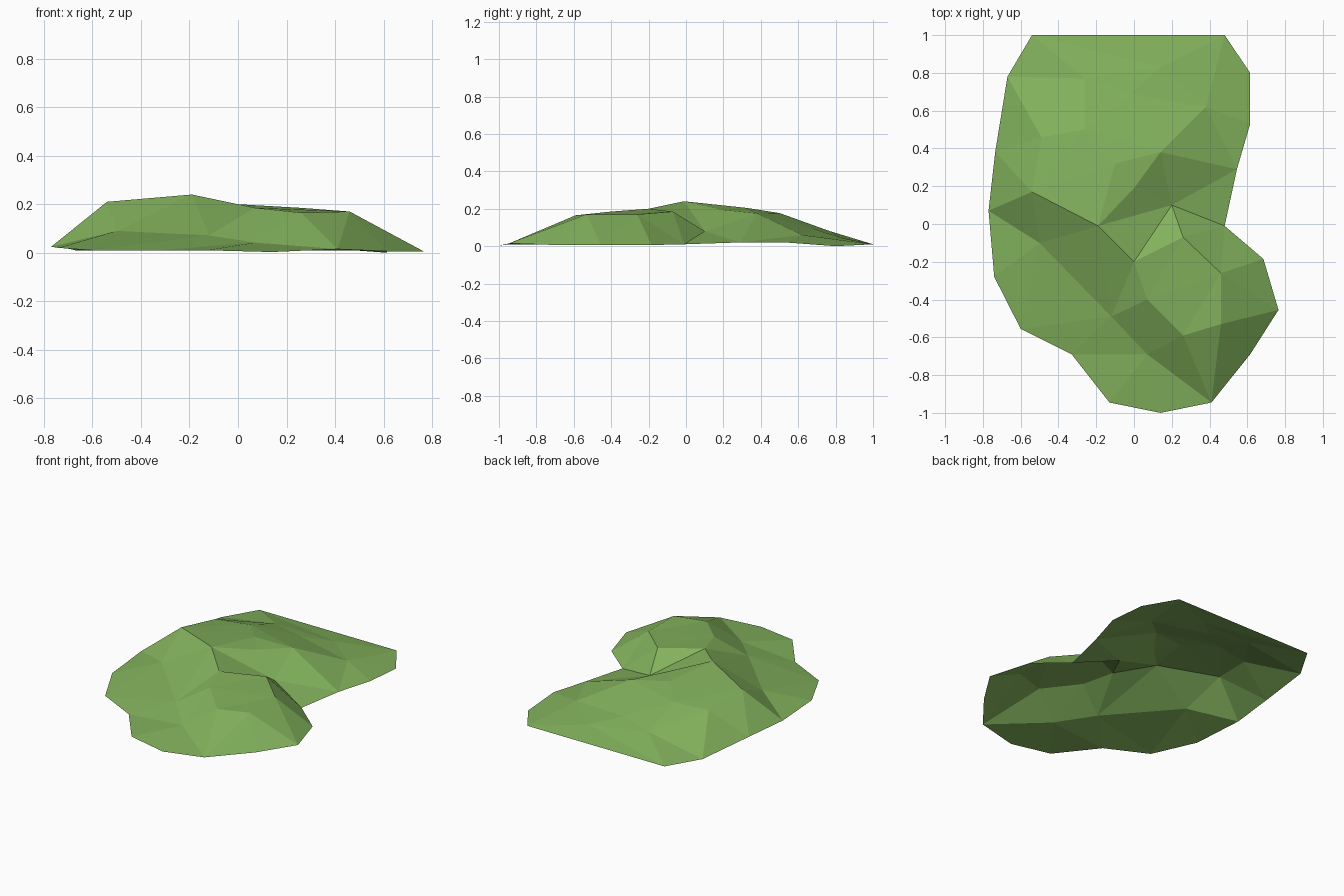
import bpy
import bmesh
from mathutils import Vector
from mathutils.geometry import delaunay_2d_cdt

default_cube = bpy.data.objects.get("Cube")
if default_cube:
    bpy.data.objects.remove(default_cube, do_unlink=True)


def make_material(name, colour):
    material = bpy.data.materials.new(name)
    material.use_nodes = True
    material.diffuse_color = colour
    shader = material.node_tree.nodes["Principled BSDF"]
    shader.inputs["Base Color"].default_value = colour
    shader.inputs["Roughness"].default_value = 1
    return material


def at_height(height, points):
    return [(x, y, height) for x, y in points]


# Ground outline, anticlockwise, with corners named for reuse
notch = (.48, -.01, .01)
left_tip = (-.77, .07, .025)
front_corner = (.41, -.945, .015)
side_edge = at_height(.02, [(.545, .29), (.615, .53)])
back_edge = [(.615, .8, 0)] + at_height(.01, [(.48, 1), (-.54, 1), (-.67, .78)])
left_edge = [(-.735, .38, .025), left_tip, (-.74, -.28, .02)]
front_edge = at_height(.01, [(-.6, -.555), (-.33, -.69), (-.13, -.945)])
lobe_edge = at_height(.006, [(.615, -.69), (.765, -.455), (.685, -.185)])
outline = ([notch] + side_edge + back_edge + left_edge + front_edge
           + [(.14, -1, .003), front_corner] + lobe_edge)

# Summit and the main ridge
summit = (-.19, -.01, .24)
shoulder = (-.54, .17, .21)
spur = (0, -.2, .2)
saddle = (0, .19, .195)
back_knoll = (.14, .38, .175)
hollow = (.2, .1, .08)

# Plateau of the front lobe
lobe_back = (.26, -.07, .185)
lobe_side = (.46, -.26, .17)
lobe_corner = (.46, -.53, .17)
lobe_front = (.26, -.59, .165)
lobe_left = (.07, -.4, .185)

# Foot of the steep front face
foot_left = (-.5, -.1, .09)
foot_middle = (-.12, -.49, .072)
foot_right = (.07, -.69, .042)

# Gentle back slope
crest_left = (-.49, .46, .168)
crest_middle = (-.26, .5, .177)
crest_end = (-.02, .69, .09)
back_slope = [(-.26, .77, .08), (.14, .83, .045), (.38, .62, .06), (-.1, .32, .205)]

# Creases that must survive as edges of the surface
creases = [
    [left_tip, shoulder, summit, spur, lobe_back, lobe_side, lobe_corner, front_corner],
    [left_tip, foot_left, foot_middle, foot_right, front_corner],
    [spur, lobe_left, lobe_front, front_corner],
    [lobe_front, lobe_corner],
    [shoulder, foot_left],
    [foot_left, summit],
    [spur, foot_middle, lobe_left],
    [summit, saddle, back_knoll, hollow, notch],
    [summit, hollow, spur],
    [saddle, hollow, lobe_back, notch, lobe_side],
    [shoulder, crest_left, crest_middle, crest_end],
    [crest_middle, back_knoll, side_edge[0]],
]


def build_surface(name, rim, lines, loose, material):
    """Triangulate inside the rim, keeping every crease line."""
    points = list(dict.fromkeys(rim + [p for line in lines for p in line] + loose))
    index = {point: i for i, point in enumerate(points)}
    edges = [(index[a], index[b]) for line in lines for a, b in zip(line, line[1:])]
    border = [index[p] for p in rim]
    edges += list(zip(border, border[1:] + border[:1]))
    flat = [Vector(p[:2]) for p in points]
    verts, _, faces, origins, _, _ = delaunay_2d_cdt(flat, edges, [border], 1, 1e-5)

    bm = bmesh.new()
    made = [bm.verts.new((spot.x, spot.y, points[origin[0]][2]))
            for spot, origin in zip(verts, origins)]
    for face in faces:
        bm.faces.new([made[i] for i in face])
    # The open sheet faces the sky
    for face in bm.faces:
        face.normal_update()
        if face.normal.z < 0:
            face.normal_flip()
    mesh = bpy.data.meshes.new(name)
    bm.to_mesh(mesh)
    bm.free()
    mesh.materials.append(material)
    obj = bpy.data.objects.new(name, mesh)
    bpy.context.collection.objects.link(obj)


grass = make_material("grass_green", (.223, .44, .107, 1))
build_surface("grassy_hill", outline, creases, back_slope, grass)
